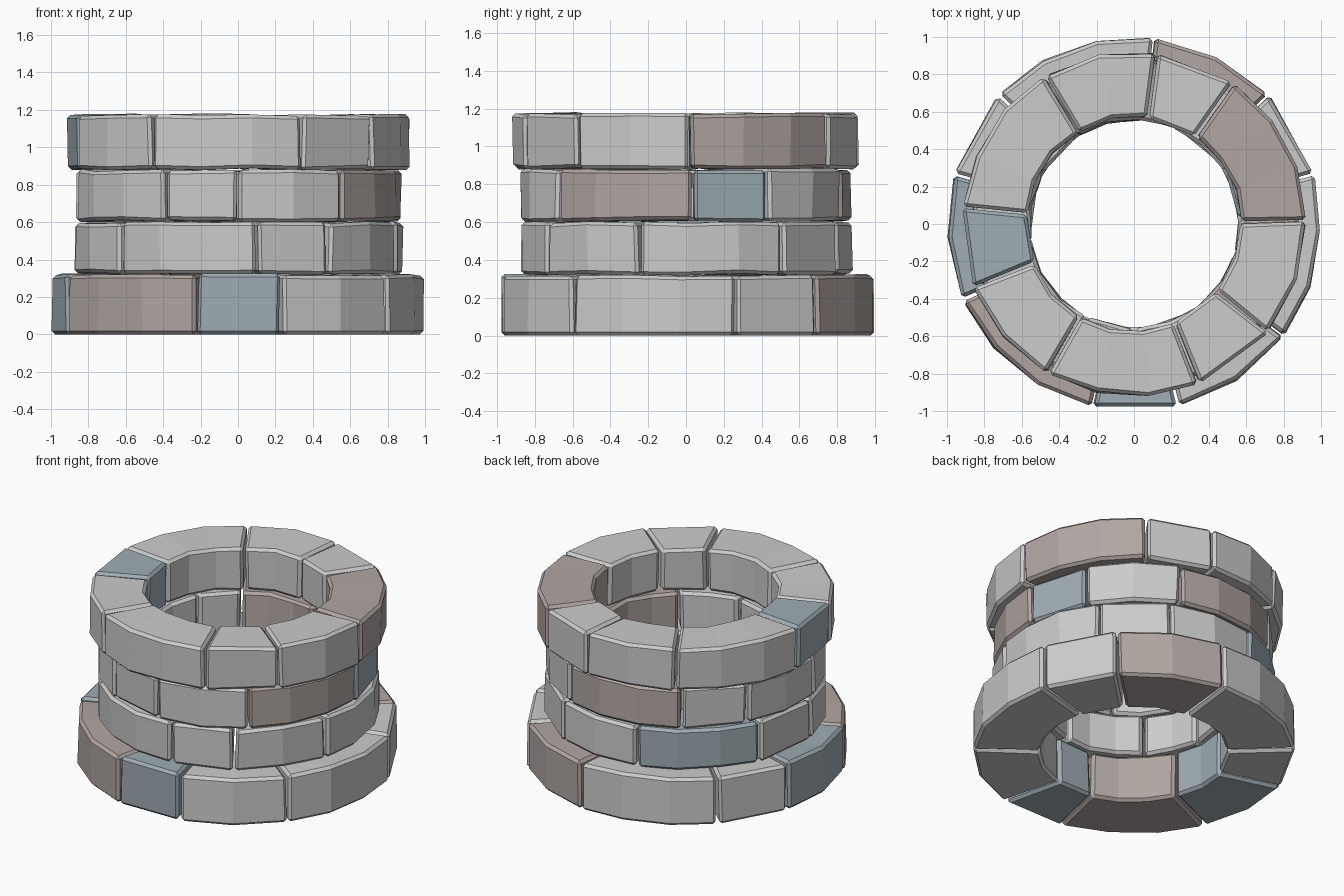
import bpy, bmesh, random
from math import cos, sin, radians

if "Cube" in bpy.data.objects:
    bpy.data.objects.remove(bpy.data.objects["Cube"])

random.seed(7)


def material(name, rgb):
    m = bpy.data.materials.new(name)
    m.diffuse_color = (*rgb, 1)
    m.use_nodes = True
    m.node_tree.nodes["Principled BSDF"].inputs["Base Color"].default_value = m.diffuse_color
    return m


BROWN = material("brown_stone", (0.44, 0.385, 0.365))
BLUE = material("blue_stone", (0.35, 0.42, 0.46))

GAP = 0.007     # half joint width
BEVEL = 0.018


def stone(name, a0, a1, r_in, r_out, z0, z1, mat):
    """Chipped wedge block between two angles (degrees)."""
    span = a1 - a0
    n = 1 if span < 33 else 2 if span < 46 else 3
    jit = lambda s: random.uniform(-s, s)
    bm = bmesh.new()
    rows = []
    for i in range(n + 1):
        a = radians(a0 + span * i / n)
        side = 1 if i == 0 else -1 if i == n else 0
        ring = []
        for r, z in ((r_in, z0), (r_out, z0), (r_out, z1), (r_in, z1)):
            ang = a + side * GAP / r + jit(0.006)
            rr = r + jit(0.006)
            ring.append(bm.verts.new((rr * cos(ang), rr * sin(ang),
                                      z + (jit(0.007) if z > 0 else 0))))
        rows.append(ring)
    for p, q in zip(rows, rows[1:]):
        for k in range(4):
            m = (k + 1) % 4
            bm.faces.new((p[k], p[m], q[m], q[k]))
    bm.faces.new(rows[0])
    bm.faces.new(rows[-1])
    bmesh.ops.recalc_face_normals(bm, faces=bm.faces)
    # chamfer only the sharp block edges, not the facet lines
    sharp = [e for e in bm.edges if e.calc_face_angle() > radians(45)]
    bmesh.ops.bevel(bm, geom=sharp, offset=BEVEL, segments=1,
                    profile=0.5, affect='EDGES', clamp_overlap=True)
    bmesh.ops.recalc_face_normals(bm, faces=bm.faces)
    me = bpy.data.meshes.new(name)
    bm.to_mesh(me)
    bm.free()
    if mat:
        me.materials.append(mat)
    bpy.context.collection.objects.link(bpy.data.objects.new(name, me))


# course name, inner and outer radius, z range, joint angles, coloured stones
COURSES = [
    ("base_course", 0.58, 0.998, 0.0, 0.32,
     (15.5, 44, 84, 136.5, 164.5, 204, 257, 283.5, 323),
     {1: BROWN, 4: BLUE, 5: BROWN, 6: BLUE}),
    ("lower_course", 0.56, 0.88, 0.325, 0.598,
     (35.5, 65, 104.5, 156.5, 187, 224, 276.5, 303.5, 343.5),
     {2: BLUE}),
    ("upper_course", 0.56, 0.875, 0.605, 0.878,
     (2.6, 30, 69.5, 123, 151, 190, 243.4, 270, 309.3),
     {0: BLUE, 2: BROWN, 8: BROWN}),
    ("rim_course", 0.575, 0.92, 0.883, 1.173,
     (1, 55, 82.5, 121, 174.5, 201.5, 240, 292, 321),
     {0: BROWN, 4: BLUE}),
]

for name, r_in, r_out, z0, z1, joints, tint in COURSES:
    ends = joints[1:] + (joints[0] + 360,)
    for i, (a0, a1) in enumerate(zip(joints, ends)):
        stone(f"{name}_stone_{i + 1}", a0, a1, r_in, r_out, z0, z1, tint.get(i))
